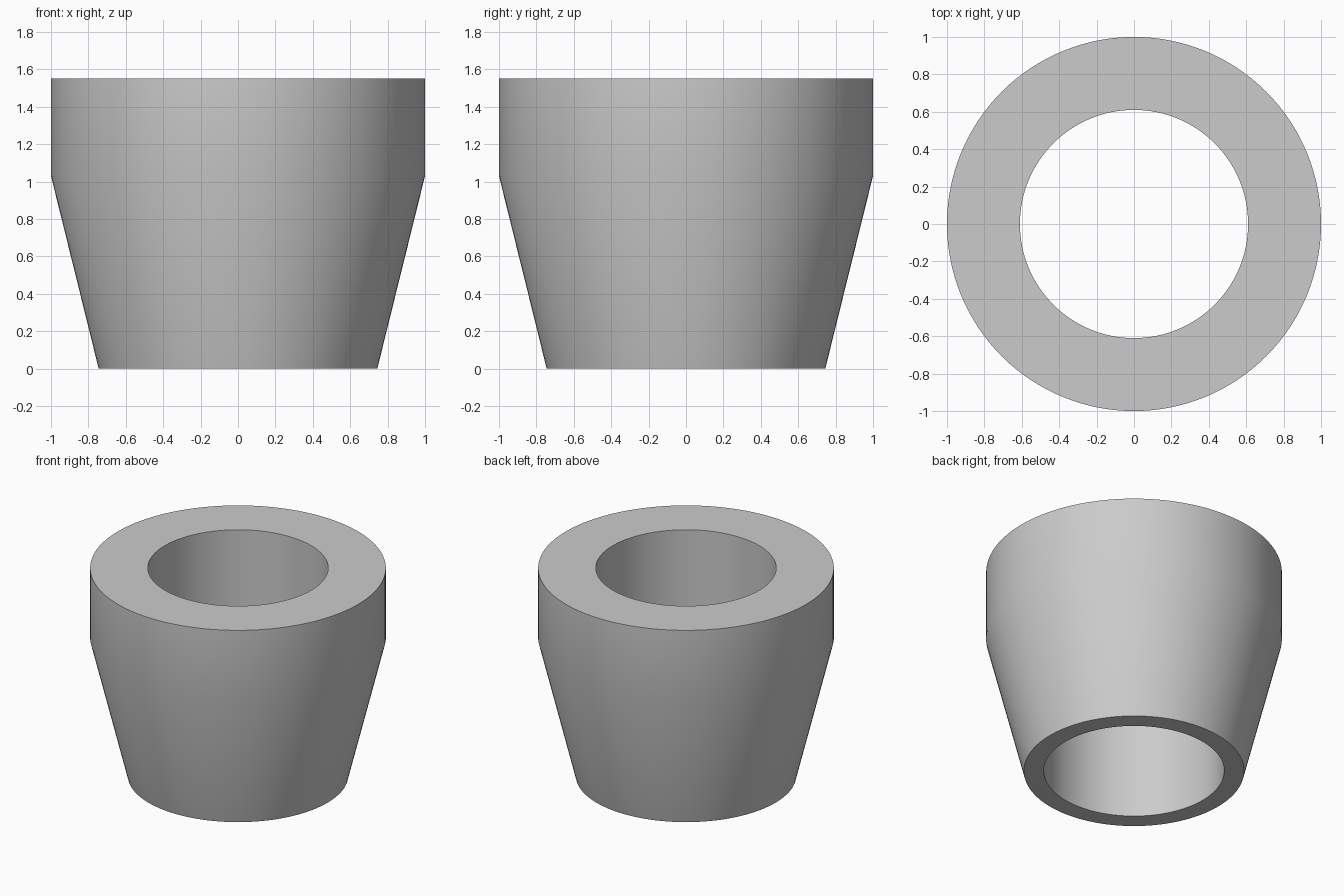
import bpy
import bmesh
from math import cos, sin, tau, radians

cube = bpy.data.objects.get("Cube")
if cube:
    bpy.data.objects.remove(cube, do_unlink=True)

SEGMENTS = 128
# Closed wall section as (radius, height): foot, knee, rim, bore
PROFILE = [(0.61, 0.0), (0.745, 0.0), (1.0, 1.03), (1.0, 1.55), (0.61, 1.55)]


def make_material(name, color):
    mat = bpy.data.materials.new(name)
    mat.use_nodes = True
    mat.diffuse_color = color
    mat.node_tree.nodes["Principled BSDF"].inputs["Base Color"].default_value = color
    return mat


def revolve(name, profile, mat):
    """Spin a closed profile around z into a solid ring."""
    bm = bmesh.new()
    rings = [[bm.verts.new((r * cos(tau * i / SEGMENTS), r * sin(tau * i / SEGMENTS), z))
              for r, z in profile] for i in range(SEGMENTS)]
    n = len(profile)
    for i, ring in enumerate(rings):
        following = rings[(i + 1) % SEGMENTS]
        for j in range(n):
            k = (j + 1) % n
            bm.faces.new((ring[j], following[j], following[k], ring[k]))
    bmesh.ops.recalc_face_normals(bm, faces=bm.faces)
    mesh = bpy.data.meshes.new(name)
    bm.to_mesh(mesh)
    bm.free()
    mesh.materials.append(mat)
    obj = bpy.data.objects.new(name, mesh)
    bpy.context.collection.objects.link(obj)
    return obj


# Tapered sleeve with a straight bore
sleeve = revolve("tapered_sleeve", PROFILE, make_material("light grey", (0.6, 0.6, 0.6, 1.0)))

# Smooth walls, sharp rims
bpy.ops.object.select_all(action="DESELECT")
sleeve.select_set(True)
bpy.context.view_layer.objects.active = sleeve
bpy.ops.object.shade_smooth_by_angle(angle=radians(30))
